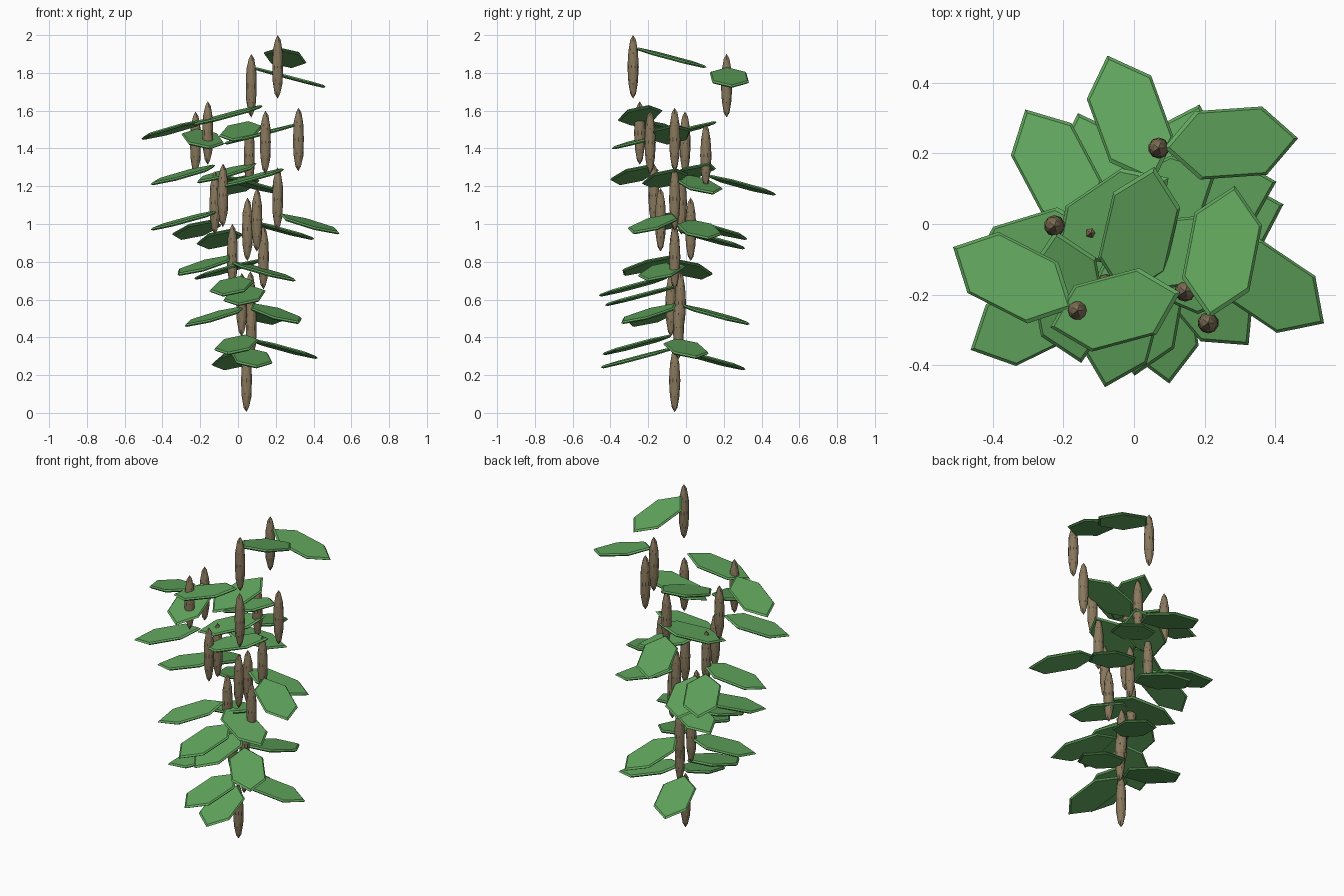
import bpy, bmesh
from math import cos, sin, pi, radians
from mathutils import Vector, Matrix

if "Cube" in bpy.data.objects:
    bpy.data.objects.remove(bpy.data.objects["Cube"])


def material(name, rgb):
    m = bpy.data.materials.new(name)
    m.diffuse_color = (*rgb, 1)
    m.use_nodes = True
    m.node_tree.nodes["Principled BSDF"].inputs["Base Color"].default_value = m.diffuse_color
    return m


BARK = material("bark", (0.25, 0.19, 0.11))
GREEN = material("leaf_green", (0.12, 0.38, 0.11))


def finish(bm, name, mat):
    bmesh.ops.recalc_face_normals(bm, faces=bm.faces)
    me = bpy.data.meshes.new(name)
    bm.to_mesh(me)
    bm.free()
    me.materials.append(mat)
    ob = bpy.data.objects.new(name, me)
    bpy.context.collection.objects.link(ob)


# stem segment: a stretched faceted ball
def stem(x, y, top):
    half = 0.168
    bm = bmesh.new()
    bmesh.ops.create_icosphere(bm, subdivisions=2, radius=1)
    bm.transform(Matrix.Translation((x, y, top - half)) @ Matrix.Diagonal((0.03, 0.03, half, 1)))
    finish(bm, "stem_segment", BARK)


# leaf: thin six-sided plate with bevelled rim, drooping away from its stem
def leaf(x, y, z, heading, shift=0):
    d = Vector((cos(radians(heading)), sin(radians(heading)), 0))
    centre = Vector((x, y, z - 0.05)) + d * (0.205 + shift)
    u = (d * 0.38 - Vector((0, 0, 0.1))).normalized()
    v = Vector((-d.y, d.x, 0))
    n = u.cross(v)
    bm = bmesh.new()
    rings = []
    for s, t in ((0.93, -0.008), (1, 0), (0.93, 0.008)):
        rings.append([bm.verts.new(centre + n * t + u * (0.197 * s * cos(k * pi / 3))
                                   + v * (0.112 * s * sin(k * pi / 3))) for k in range(6)])
    for lo, hi in zip(rings, rings[1:]):
        for i in range(6):
            j = (i + 1) % 6
            bm.faces.new((lo[i], lo[j], hi[j], hi[i]))
    bm.faces.new(rings[0])
    bm.faces.new(rings[-1])
    finish(bm, "leaf", GREEN)


# each segment: x, y, top height, then its leaves (height, heading, optional shift)
PLANT = [
    (0.045, -0.06, 0.34, [(0.41, 255), (0.34, 278), (0.39, 17), (0.33, 108)]),
    (0.02, -0.08, 0.74, [(0.72, 255), (0.56, 214, -0.03)]),
    (0.07, -0.04, 0.62, [(0.67, 260), (0.575, 310), (0.57, 73)]),
    (0.065, -0.03, 0.75, []),
    (-0.03, -0.06, 1.0, [(0.97, 109), (0.83, 223), (0.8, 337, -0.03)]),
    (0.135, -0.06, 0.99, [(0.81, 158)]),
    (0.05, 0.025, 1.14, [(1.02, 15, -0.03)]),
    (0.10, -0.135, 1.19, []),
    (0.21, -0.06, 1.30, [(1.29, 199, -0.05), (1.05, 326)]),
    (-0.08, -0.17, 1.32, [(1.31, 206, 0.03)]),
    (-0.122, -0.025, 1.28, [(1.26, 26), (1.07, 197, -0.04), (1.02, 118)]),
    (0.06, 0.105, 1.53, [(1.255, 110), (1.32, 214, -0.06)]),
    (0.32, -0.06, 1.615, [(1.525, 186)]),
    (0.145, -0.19, 1.60, [(1.625, 195)]),
    (-0.225, -0.005, 1.595, [(1.50, 281)]),
    (-0.16, -0.245, 1.65, [(1.55, 153)]),
    (0.07, 0.215, 1.90, [(1.825, 4), (1.54, 257, 0.04)]),
    (0.21, -0.28, 2.0, [(1.93, 79)])]
for x, y, top, leaves in PLANT:
    stem(x, y, top)
    for spec in leaves:
        leaf(x, y, *spec)
